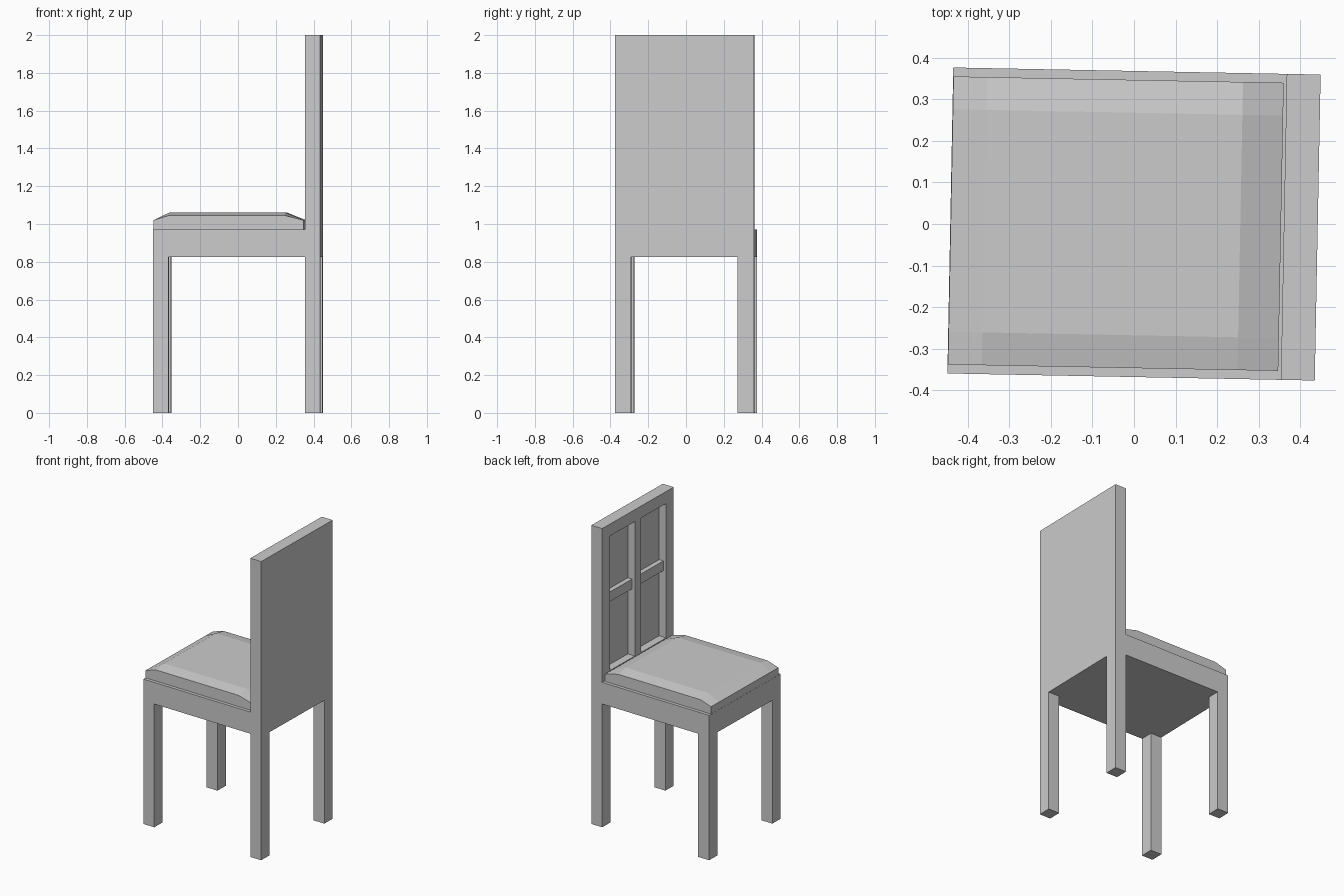
import bpy, bmesh, math
from mathutils import Matrix

if "Cube" in bpy.data.objects:
    bpy.data.objects.remove(bpy.data.objects["Cube"])

TURN = Matrix.Rotation(math.radians(-1.1), 4, 'Z')   # the whole chair is slightly turned
X0, X1, W = -0.4425, 0.4425, 0.3685                  # front, back and half width
XB = 0.361                                           # face of the backrest
ZS = 0.825                                           # underside of the seat


def finish(name, bm):
    bmesh.ops.recalc_face_normals(bm, faces=bm.faces)
    bm.transform(TURN)
    mesh = bpy.data.meshes.new(name)
    bm.to_mesh(mesh)
    bm.free()
    ob = bpy.data.objects.new(name, mesh)
    bpy.context.collection.objects.link(ob)
    return ob


def box(name, x, y, z):
    bm = bmesh.new()
    size = [b - a for a, b in (x, y, z)]
    mid = [(a + b) / 2 for a, b in (x, y, z)]
    bmesh.ops.create_cube(bm, size=1, matrix=Matrix.Translation(mid) @ Matrix.Diagonal((*size, 1)))
    return finish(name, bm)


# Seat and backrest slab
box("seat", (X0, XB), (-W, W), (ZS, 0.97))
back = box("backrest", (XB, X1), (-W, W), (ZS, 2.0))

# Four square legs
for side, s in (("left", 1), ("right", -1)):
    ys = sorted((s * W, s * (W - 0.086)))
    box(f"front_leg_{side}", (X0, X0 + 0.082), ys, (0, ZS))
    box(f"rear_leg_{side}", (XB, X1), ys, (0, ZS))

# Two recessed panels in the backrest, each with a crossbar set back from the face
for side, s in (("left", 1), ("right", -1)):
    ys = sorted((s * 0.032, s * 0.29))
    cutter = box(f"panel_cutter_{side}", (XB - 0.05, XB + 0.052), ys, (1.02, 1.92))
    cutter.hide_render = True
    cutter.hide_viewport = True
    mod = back.modifiers.new("panel", 'BOOLEAN')
    mod.operation = 'DIFFERENCE'
    mod.solver = 'EXACT'
    mod.object = cutter
    box(f"crossbar_{side}", (XB + 0.02, XB + 0.052), ys, (1.465, 1.53))

# Cushion: straight sides, top raised towards the middle
xs = (-0.4415, -0.36, 0.256, 0.354)
ys = (-0.347, -0.268, 0.268, 0.347)
bm = bmesh.new()


def crown(i, j):
    if i in (0, 3):
        return 1.02
    return 1.045 if j in (0, 3) else 1.06


grid = [[bm.verts.new((x, y, crown(i, j))) for j, y in enumerate(ys)] for i, x in enumerate(xs)]
for i in range(3):
    for j in range(3):
        bm.faces.new((grid[i][j], grid[i + 1][j], grid[i + 1][j + 1], grid[i][j + 1]))
rim = [e for e in bm.edges if e.is_boundary]
new = bmesh.ops.extrude_edge_only(bm, edges=rim)["geom"]
for v in new:
    if isinstance(v, bmesh.types.BMVert):
        v.co.z = 0.97
bmesh.ops.holes_fill(bm, edges=[e for e in bm.edges if e.is_boundary], sides=0)
finish("cushion", bm)
